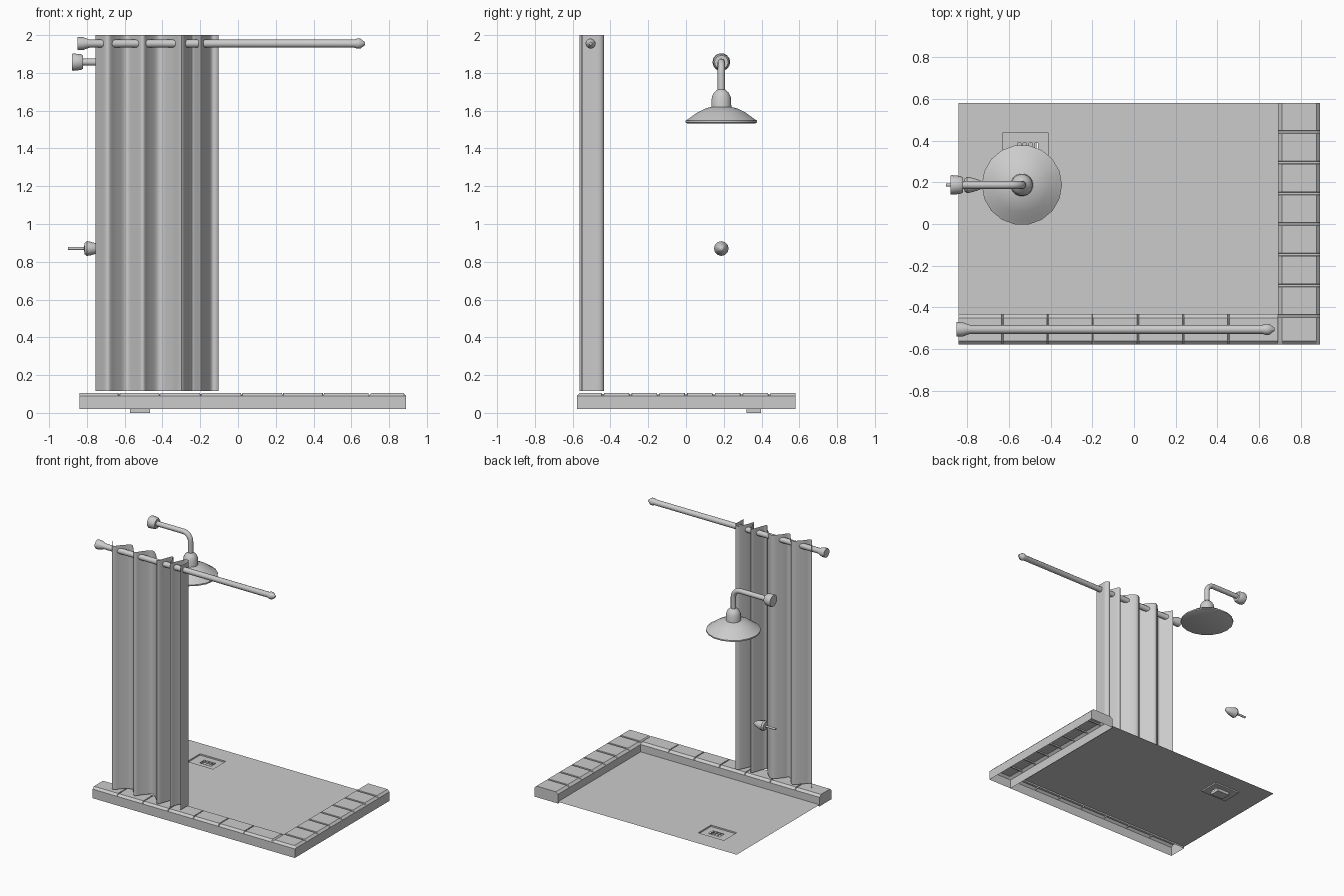
import bpy, bmesh, math
from mathutils import Vector

if "Cube" in bpy.data.objects:
    bpy.data.objects.remove(bpy.data.objects["Cube"])


def finish(name, bm, smooth=None):
    bmesh.ops.remove_doubles(bm, verts=bm.verts, dist=1e-5)
    me = bpy.data.meshes.new(name)
    bm.to_mesh(me)
    bm.free()
    ob = bpy.data.objects.new(name, me)
    bpy.context.collection.objects.link(ob)
    if smooth:
        bpy.ops.object.select_all(action='DESELECT')
        ob.select_set(True)
        bpy.context.view_layer.objects.active = ob
        bpy.ops.object.shade_smooth_by_angle(angle=math.radians(smooth))
    return ob


def loft(bm, rings, closed=False):
    rows = [[bm.verts.new(p) for p in r] for r in rings]
    for a, b in zip(rows, rows[1:]):
        n = len(a)
        for i in range(n if closed else n - 1):
            j = (i + 1) % n
            bm.faces.new((a[i], a[j], b[j], b[i]))
    return rows


def lathe(name, profile, place, n=16, smooth=40):
    # profile of (distance along axis, radius); place maps (d, u, v) to a point
    bm = bmesh.new()
    rings = []
    for d, r in profile:
        rings.append([place(d, r * math.cos(2 * math.pi * k / n), r * math.sin(2 * math.pi * k / n))
                      for k in range(n)])
    rows = loft(bm, rings, True)
    for row, (d, r) in zip((rows[0], rows[-1]), (profile[0], profile[-1])):
        if r > 0.001:
            bm.faces.new(row)
    bmesh.ops.remove_doubles(bm, verts=bm.verts, dist=1e-5)
    bmesh.ops.recalc_face_normals(bm, faces=bm.faces)
    return finish(name, bm, smooth)


def sheet(bm, xs, ys, z, holes=()):
    # flat grid with the listed cells left open
    for i in range(len(xs) - 1):
        for j in range(len(ys) - 1):
            if (i, j) not in holes:
                c = ((xs[i], ys[j]), (xs[i + 1], ys[j]), (xs[i + 1], ys[j + 1]), (xs[i], ys[j + 1]))
                bm.faces.new([bm.verts.new((x, y, z)) for x, y in c])


def walls(bm, x0, x1, y0, y1, z0, z1):
    c = ((x0, y0), (x1, y0), (x1, y1), (x0, y1))
    loft(bm, [[(x, y, z) for x, y in c] for z in (z0, z1)], True)


def curb(name, stations, width, place, caps):
    # hollow curb, open underneath; stations are (position, drop of the top)
    w = width
    rings = []
    for s, drop in stations:
        t = 0.106 - drop
        prof = [(0, 0.02), (0, 0.09), (0.016, t), (w - 0.018, t), (w, 0.09), (w, 0.02)]
        rings.append([place(s, a, z) for a, z in prof])
    bm = bmesh.new()
    rows = loft(bm, rings)
    for k in caps:
        bm.faces.new(rows[k])
    bmesh.ops.recalc_face_normals(bm, faces=bm.faces)
    return finish(name, bm)


def grooves(start, end, marks, hw=0.005, depth=0.009):
    out = list(start)
    for m in marks:
        out += [(m - hw - 0.002, 0), (m - hw, depth), (m + hw, depth), (m + hw + 0.002, 0)]
    return out + list(end)


# tiled curbs along the front and the right side
curb("front_curb", grooves([(-0.84, 0)], [(0.69, 0)], [-0.63 + 0.2165 * k for k in range(6)], 0.002),
     0.145, lambda s, a, z: (s, -0.577 + a, z), (0,))
curb("side_curb", grooves([(-0.577, 0.016), (-0.561, 0)], [(0.58, 0)],
                          [-0.441 + 0.147 * k for k in range(7)], 0.005),
     0.2, lambda s, a, z: (0.89 - a, s, z), (0, -1))

# floor with an opening for the drain
FZ, PZ = 0.033, 0.022
X0, X1, Y0, Y1 = -0.63, -0.41, 0.28, 0.436
bm = bmesh.new()
sheet(bm, (-0.84, X0, X1, 0.69), (-0.432, Y0, Y1, 0.58), FZ, {(1, 1)})
finish("floor", bm)

# recessed drain plate with four slots over a small well
bm = bmesh.new()
xs = [X0]
for k in range(4):
    xs += [-0.558 + 0.027 * k, -0.541 + 0.027 * k]
xs.append(X1)
walls(bm, X0, X1, Y0, Y1, PZ, FZ)
sheet(bm, xs, (Y0, 0.33, 0.387, Y1), PZ, {(i, 1) for i in (1, 3, 5, 7)})
walls(bm, -0.572, -0.466, 0.32, 0.396, 0, PZ)
sheet(bm, (-0.572, -0.466), (0.32, 0.396), 0)
finish("drain", bm)

# pleated curtain: smooth curve through a few points, pulled straight down
pts = [Vector(p) for p in (
    (-0.755, -0.455), (-0.73, -0.495), (-0.69, -0.545), (-0.645, -0.50), (-0.59, -0.455), (-0.545, -0.50),
    (-0.505, -0.543), (-0.47, -0.50), (-0.415, -0.45), (-0.35, -0.50), (-0.298, -0.563), (-0.268, -0.50),
    (-0.243, -0.447), (-0.217, -0.50), (-0.195, -0.552), (-0.174, -0.50), (-0.138, -0.436),
    (-0.107, -0.45), (-0.105, -0.50), (-0.105, -0.55))]
ext = [2 * pts[0] - pts[1]] + pts + [2 * pts[-1] - pts[-2]]
path = []
for i in range(1, len(ext) - 2):
    a, b, c, d = ext[i - 1:i + 3]
    for k in range(4):
        t = k / 4
        path.append(0.5 * (2 * b + (c - a) * t + (2 * a - 5 * b + 4 * c - d) * t * t
                           + (3 * b - a - 3 * c + d) * t ** 3))
path.append(pts[-1])
bm = bmesh.new()
loft(bm, [[(p.x, p.y, z) for p in path] for z in (0.115, 2.0)])
finish("curtain", bm, 60)

# curtain rod with wall flange and finial
along_x = lambda y, z: (lambda d, u, v: (d, y + u, z + v))
lathe("curtain_rod", [(-0.85, 0.035), (-0.82, 0.034), (-0.785, 0.021), (0.615, 0.021), (0.63, 0.027),
                      (0.648, 0.026), (0.672, 0.008)], along_x(-0.505, 1.955), 12)

# shower head bell
HX, HY = -0.537, 0.187
lathe("shower_head", [(1.532, 0), (1.532, 0.18), (1.537, 0.192), (1.547, 0.192), (1.56, 0.172),
                      (1.59, 0.13), (1.612, 0.085), (1.62, 0.054), (1.672, 0.051), (1.695, 0.04),
                      (1.712, 0.02)], lambda d, u, v: (HX + u, HY + v, d), 18)

# bent shower arm
AZ, R, r = 1.857, 0.06, 0.019
spine = [(Vector((-0.83, HY, AZ)), 0.0)]
for k in range(7):
    a = math.pi / 2 * k / 6
    spine.append((Vector((HX - R + R * math.sin(a), HY, AZ - R + R * math.cos(a))), a))
spine.append((Vector((HX, HY, 1.70)), math.pi / 2))
bm = bmesh.new()
rings = []
for c, a in spine:
    up = Vector((math.sin(a), 0, math.cos(a)))
    rings.append([c + r * (math.cos(2 * math.pi * k / 12) * up
                           + Vector((0, r and math.sin(2 * math.pi * k / 12), 0))) for k in range(12)])
loft(bm, rings, True)
bmesh.ops.recalc_face_normals(bm, faces=bm.faces)
finish("shower_arm", bm, 50)

# wall flange of the arm
lathe("arm_flange", [(-0.88, 0.044), (-0.872, 0.047), (-0.832, 0.043), (-0.82, 0.036), (-0.82, 0.019)],
      along_x(HY, AZ), 14)

# tap knob on a thin stem
lathe("tap_knob", [(-0.9, 0.008), (-0.815, 0.008), (-0.812, 0.03), (-0.8, 0.039), (-0.785, 0.037),
                   (-0.75, 0.027), (-0.72, 0.014), (-0.712, 0)], along_x(HY, 0.87), 12)
